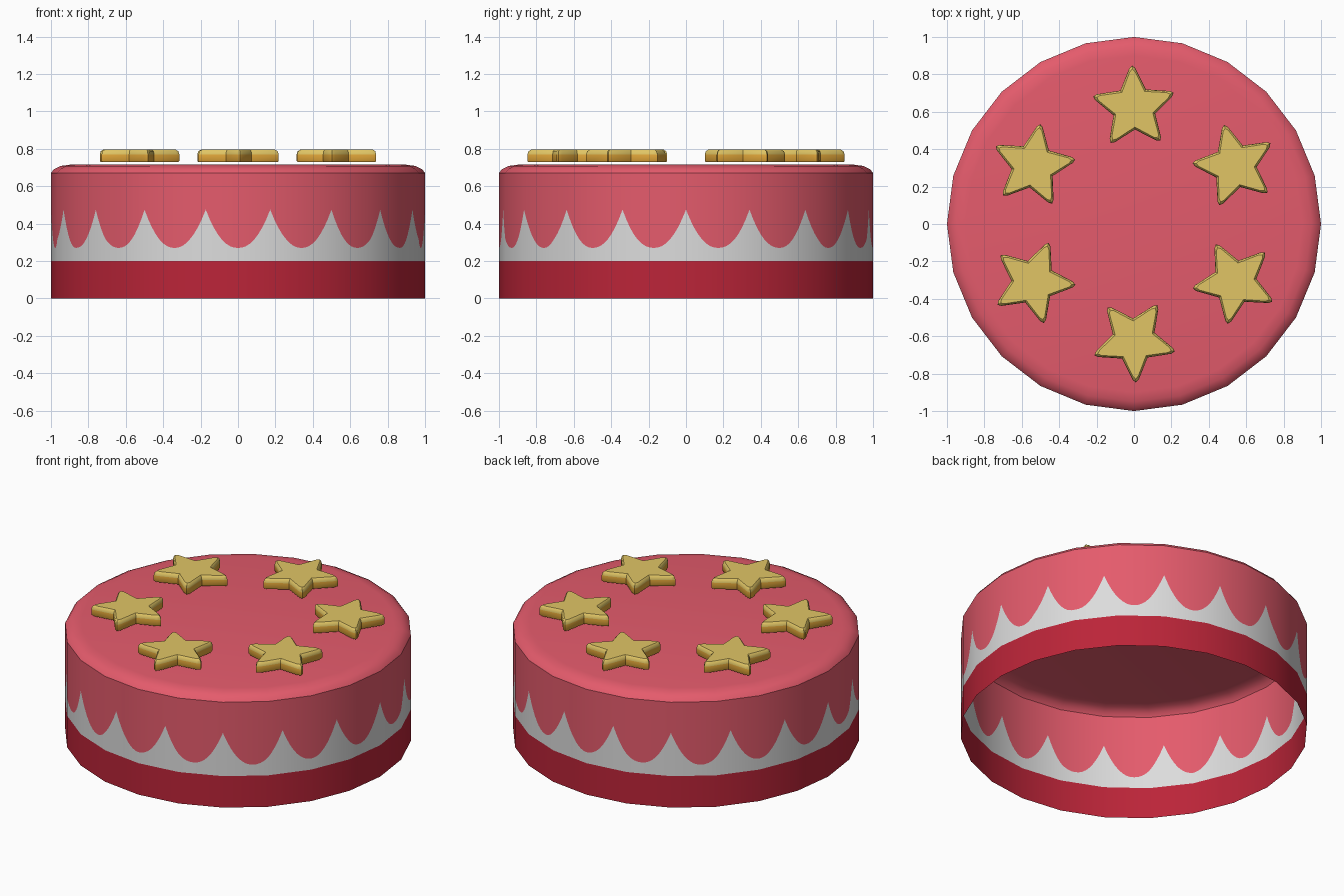
import bpy, bmesh, math
from mathutils import Vector

if "Cube" in bpy.data.objects:
    bpy.data.objects.remove(bpy.data.objects["Cube"])

SIDES = 24          # sides of the drum
SCALLOPS = 18       # white points round the wall
COLS = 288          # wall columns (fits both counts)


def material(name, rgb):
    m = bpy.data.materials.new(name)
    m.diffuse_color = (*rgb, 1)
    m.use_nodes = True
    m.node_tree.nodes["Principled BSDF"].inputs["Base Color"].default_value = m.diffuse_color
    return m


pink = material("pink", (0.78, 0.105, 0.15))
white = material("white", (0.72, 0.72, 0.72))
red = material("deep_red", (0.50, 0.018, 0.04))
gold = material("pale_gold", (0.75, 0.56, 0.13))
amber = material("amber_gold", (0.77, 0.39, 0.042))


def add_object(name, bm, mats, angle=None):
    mesh = bpy.data.meshes.new(name)
    bm.to_mesh(mesh)
    bm.free()
    for m in mats:
        mesh.materials.append(m)
    ob = bpy.data.objects.new(name, mesh)
    bpy.context.collection.objects.link(ob)
    if angle:
        bpy.ops.object.select_all(action='DESELECT')
        ob.select_set(True)
        bpy.context.view_layer.objects.active = ob
        bpy.ops.object.shade_smooth_by_angle(angle=math.radians(angle))
    return ob


def bridge(bm, low, high, index=0):
    n = len(low)
    for i in range(n):
        j = (i + 1) % n
        bm.faces.new((low[i], low[j], high[j], high[i])).material_index = index


# Wall: open shell in three bands, the upper boundary of the white is scalloped
def wall_point(a, z):
    step = 2 * math.pi / SIDES
    r = math.cos(step / 2) / math.cos(a % step - step / 2)
    return Vector((r * math.cos(a), r * math.sin(a), z))


def scallop(a):
    t = (a * SCALLOPS / (2 * math.pi)) % 1
    return 0.27 + 0.205 * abs(2 * t - 1) ** 2.2


bm = bmesh.new()
angles = [2 * math.pi * i / COLS for i in range(COLS)]
levels = (lambda a: 0, lambda a: 0.2, scallop, lambda a: 0.67)
rows = [[bm.verts.new(wall_point(a, f(a))) for a in angles] for f in levels]
for k in range(3):
    bridge(bm, rows[k], rows[k + 1], k)
wall = add_object("wall", bm, [red, white, pink])
wall.data.shade_smooth()
# radial normals keep the 24-sided wall smoothly shaded
wall.data.normals_split_custom_set_from_vertices(
    [Vector((v.co.x, v.co.y, 0)).normalized() for v in wall.data.vertices])

# Top: rounded shoulder and flat lid
bm = bmesh.new()
profile = [(1, 0.67), (0.985, 0.69), (0.95, 0.708), (0.9, 0.715)]
rings = [[bm.verts.new((r * math.cos(2 * math.pi * i / SIDES),
                        r * math.sin(2 * math.pi * i / SIDES), z))
          for i in range(SIDES)] for r, z in profile]
for a, b in zip(rings, rings[1:]):
    bridge(bm, a, b)
bm.faces.new(rings[-1])
add_object("top", bm, [pink], 40)


# Stars: blunt-tipped outline, amber sides, pale chamfer and face
def star_outline(inset):
    pts = []
    for k in range(5):
        a = k * math.tau / 5
        for r, d in ((0.212, -0.075), (0.226, 0), (0.212, 0.075)):
            pts.append(((r - inset * 1.5) * math.cos(a + d), (r - inset * 1.5) * math.sin(a + d)))
        b = a + math.pi / 5
        pts.append(((0.117 - inset) * math.cos(b), (0.117 - inset) * math.sin(b)))
    return pts


for s in range(6):
    a = math.radians(30 + 60 * s)
    turn = a + math.radians(2.5)
    cx, cy = 0.622 * math.cos(a), 0.622 * math.sin(a)
    c, n = math.cos(turn), math.sin(turn)
    bm = bmesh.new()
    rings = [[bm.verts.new((cx + x * c - y * n, cy + x * n + y * c, z))
              for x, y in star_outline(inset)]
             for z, inset in ((0.73, 0.003), (0.735, 0), (0.77, 0), (0.787, 0.004), (0.795, 0.013))]
    for k in range(4):
        bridge(bm, rings[k], rings[k + 1], 0 if k < 2 else 1)
    bm.faces.new(rings[-1]).material_index = 1
    bm.faces.new(rings[0][::-1]).material_index = 0
    add_object(f"star_{s + 1}", bm, [amber, gold], 35)
